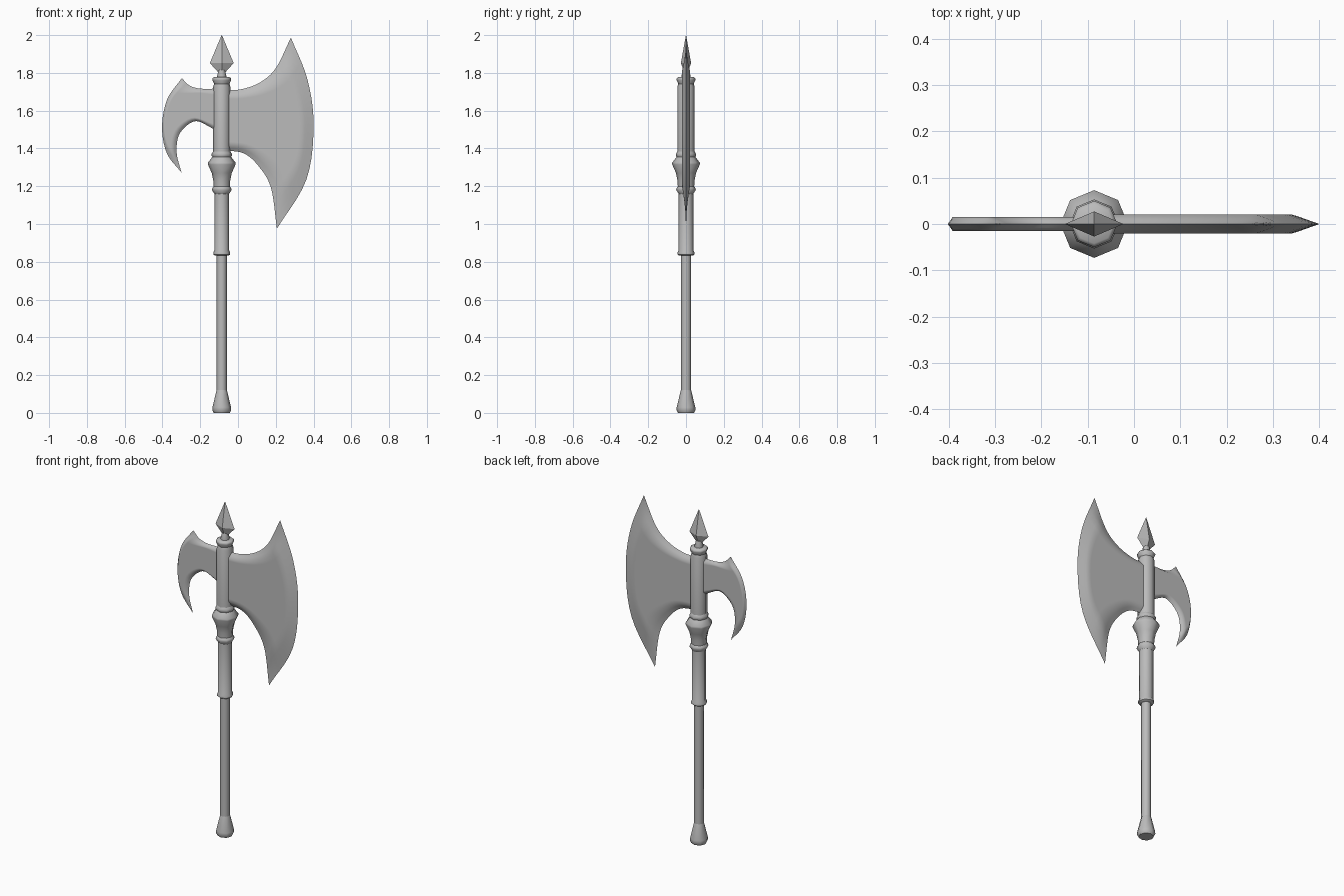
import bpy, bmesh, math
from mathutils import Vector

AXIS_X = -0.086
SIDES = 8

if "Cube" in bpy.data.objects:
    bpy.data.objects.remove(bpy.data.objects["Cube"])

steel = bpy.data.materials.new("grey steel")
steel.use_nodes = True
grey = (0.5, 0.5, 0.5, 1)
steel.diffuse_color = grey
steel.node_tree.nodes["Principled BSDF"].inputs["Base Color"].default_value = grey


def finish(name, bm, angle):
    bmesh.ops.remove_doubles(bm, verts=bm.verts, dist=0.0005)
    bmesh.ops.recalc_face_normals(bm, faces=bm.faces)
    mesh = bpy.data.meshes.new(name)
    bm.to_mesh(mesh)
    bm.free()
    mesh.materials.append(steel)
    obj = bpy.data.objects.new(name, mesh)
    bpy.context.collection.objects.link(obj)
    bpy.ops.object.select_all(action='DESELECT')
    obj.select_set(True)
    bpy.context.view_layer.objects.active = obj
    bpy.ops.object.shade_smooth_by_angle(angle=math.radians(angle))
    return obj


def turned(name, profile, sides=SIDES, flatten=1.0, angle=50):
    """Stack rings of (radius, height) around the haft axis, closed at both ends."""
    bm = bmesh.new()
    rings = []
    for r, z in profile:
        turns = [2 * math.pi * i / sides for i in range(sides)]
        rings.append([bm.verts.new((AXIS_X + r * math.cos(a), r * flatten * math.sin(a), z))
                      for a in turns])
    for low, high in zip(rings, rings[1:]):
        for i in range(sides):
            j = (i + 1) % sides
            bm.faces.new((low[i], low[j], high[j], high[i]))
    bm.faces.new(rings[0])
    bm.faces.new(rings[-1])
    return finish(name, bm, angle)


def spline(points, t):
    """Smooth curve through the points, t from 0 to 1."""
    p = [Vector(q) for q in points]
    p = [2 * p[0] - p[1]] + p + [2 * p[-1] - p[-2]]
    spans = len(points) - 1
    i = min(int(t * spans), spans - 1)
    u = t * spans - i
    a, b, c, d = p[i:i + 4]
    return 0.5 * (2 * b + (c - a) * u + (2 * a - 5 * b + 4 * c - d) * u ** 2
                  + (3 * b - a - 3 * c + d) * u ** 3)


def blade(name, top, bottom, edge, half_thick, bevel, columns=24, rows=20):
    """Patch between the top, bottom and cutting curves, thinned to a sharp rim."""
    bm = bmesh.new()
    t0, t1, b0, b1 = (Vector(q) for q in (top[0], top[-1], bottom[0], bottom[-1]))

    def point(s, v, side):
        across = spline(top, s).lerp(spline(bottom, s), v)
        bulge = spline(edge, v) - t1.lerp(b1, v)
        p = across + s * bulge
        thin = min(1, (1 - s) / bevel) * min(1, min(v, 1 - v) / 0.1)
        return bm.verts.new((p.x, side * half_thick * thin, p.y))

    for side in (-1, 1):
        grid = [[point(i / columns, j / rows, side) for j in range(rows + 1)]
                for i in range(columns + 1)]
        for left, right in zip(grid, grid[1:]):
            for j in range(rows):
                bm.faces.new((left[j], right[j], right[j + 1], left[j + 1]))
    bmesh.ops.remove_doubles(bm, verts=bm.verts, dist=0.0005)
    bmesh.ops.holes_fill(bm, edges=[e for e in bm.edges if e.is_boundary], sides=0)
    return finish(name, bm, 60)


# Haft, from the pommel upwards
turned("pommel", [(.042, 0), (.05, .015), (.049, .03), (.03, .11), (.027, .12)])
turned("handle", [(.027, .1), (.027, .86)])
turned("grip_sleeve", [(.036, .832), (.044, .838), (.044, .85), (.039, .86), (.039, 1.17)])
turned("lower_ring", [(.039, 1.16), (.052, 1.18), (.05, 1.19), (.043, 1.2)])
turned("collar", [(.043, 1.19), (.045, 1.23), (.053, 1.27), (.073, 1.315),
                  (.073, 1.325), (.05, 1.355)])
turned("upper_ring", [(.046, 1.35), (.053, 1.36), (.053, 1.372), (.045, 1.385)])
turned("socket", [(.046, 1.37), (.046, 1.725), (.04, 1.745)])
turned("socket_lip", [(.04, 1.74), (.05, 1.762), (.05, 1.77), (.042, 1.777)])

# Flattened four-sided top spike on a short neck
turned("spike_neck", [(.024, 1.77), (.024, 1.785), (.017, 1.815)])
turned("spike", [(.016, 1.8), (.063, 1.852), (.001, 2)], sides=4, flatten=.43, angle=20)

# Large axe blade
blade("axe_blade",
      [(-.08, 1.71), (.01, 1.712), (.114, 1.748), (.2, 1.825), (.28, 1.987)],
      [(-.08, 1.39), (.03, 1.374), (.11, 1.305), (.175, 1.19), (.206, .975)],
      [(.28, 1.987), (.368, 1.764), (.4, 1.52), (.362, 1.235), (.206, .975)],
      .021, .16)

# Curved rear hook
blade("rear_hook",
      [(-.09, 1.717), (-.15, 1.716), (-.21, 1.718), (-.26, 1.735), (-.297, 1.772)],
      [(-.09, 1.475), (-.15, 1.514), (-.23, 1.544), (-.308, 1.48), (-.325, 1.38), (-.299, 1.272)],
      [(-.297, 1.772), (-.375, 1.66), (-.402, 1.515), (-.377, 1.375), (-.299, 1.272)],
      .015, .12)
